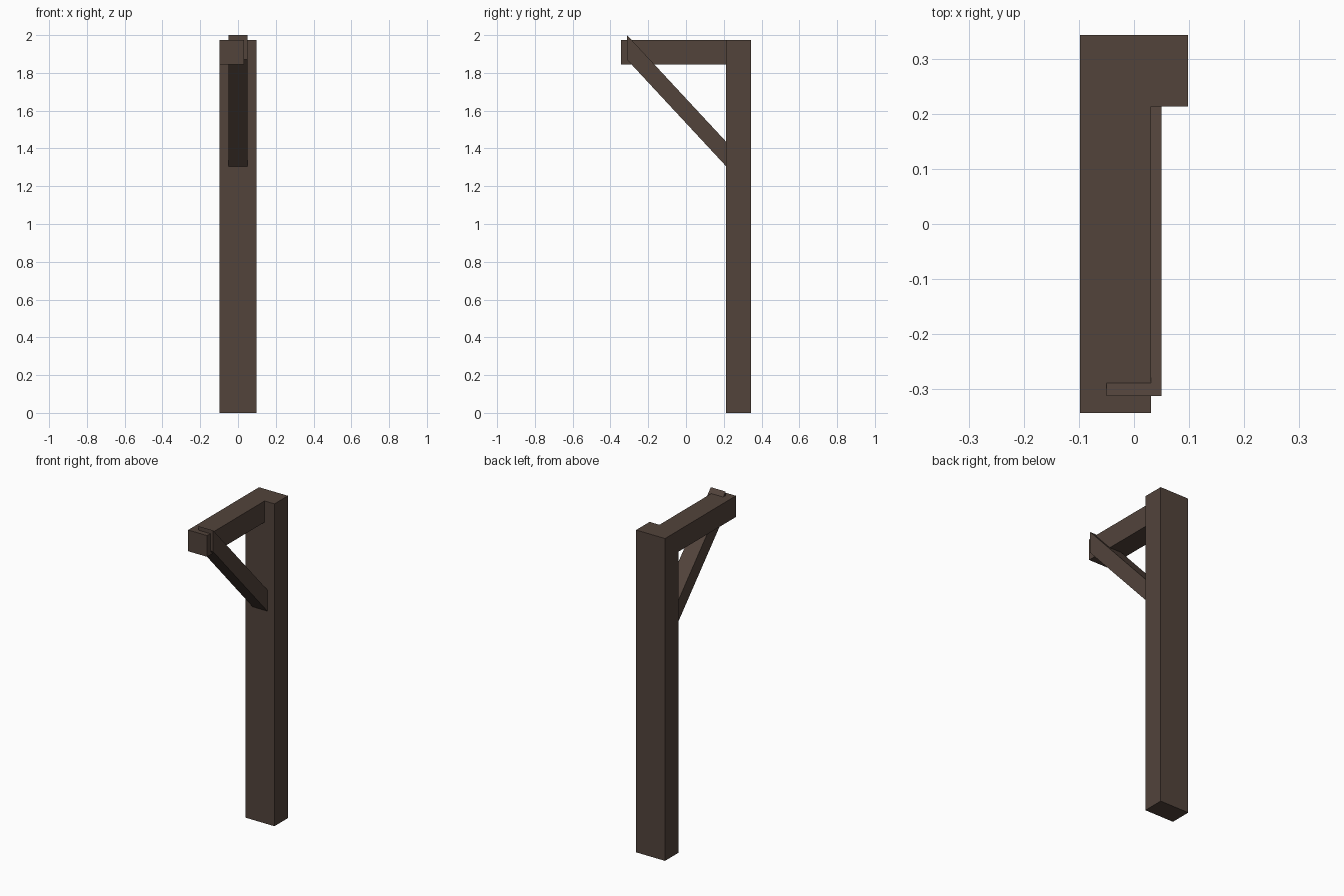
import bpy

if "Cube" in bpy.data.objects:
    bpy.data.objects.remove(bpy.data.objects["Cube"])

wood = bpy.data.materials.new("dark_wood")
wood.diffuse_color = (0.085, 0.057, 0.044, 1)
wood.use_nodes = True
wood.node_tree.nodes["Principled BSDF"].inputs["Base Color"].default_value = wood.diffuse_color


def extrude_x(name, profile, x0, x1):
    """Extrude a (y, z) profile, counter-clockwise seen from +x, along x."""
    n = len(profile)
    verts = [(x, y, z) for x in (x0, x1) for y, z in profile]
    faces = [tuple(reversed(range(n))), tuple(range(n, 2 * n))]
    faces += [(i, (i + 1) % n, (i + 1) % n + n, i + n) for i in range(n)]
    mesh = bpy.data.meshes.new(name)
    mesh.from_pydata(verts, [], faces)
    mesh.materials.append(wood)
    obj = bpy.data.objects.new(name, mesh)
    bpy.context.collection.objects.link(obj)
    return obj


def rect(y0, y1, z0, z1):
    return [(y0, z0), (y1, z0), (y1, z1), (y0, z1)]


# Upright post at the back
extrude_x("post", rect(0.213, 0.343, 0, 1.975), -0.098, 0.098)

# Horizontal arm, flush with the left side of the post
extrude_x("arm", rect(-0.343, 0.213, 1.845, 1.975), -0.098, 0.031)

# Diagonal brace with vertical end cuts, its tip poking through the arm
extrude_x("brace", [(-0.312, 1.87), (0.213, 1.305), (0.213, 1.435), (-0.312, 2.0)],
          -0.05, 0.05)
